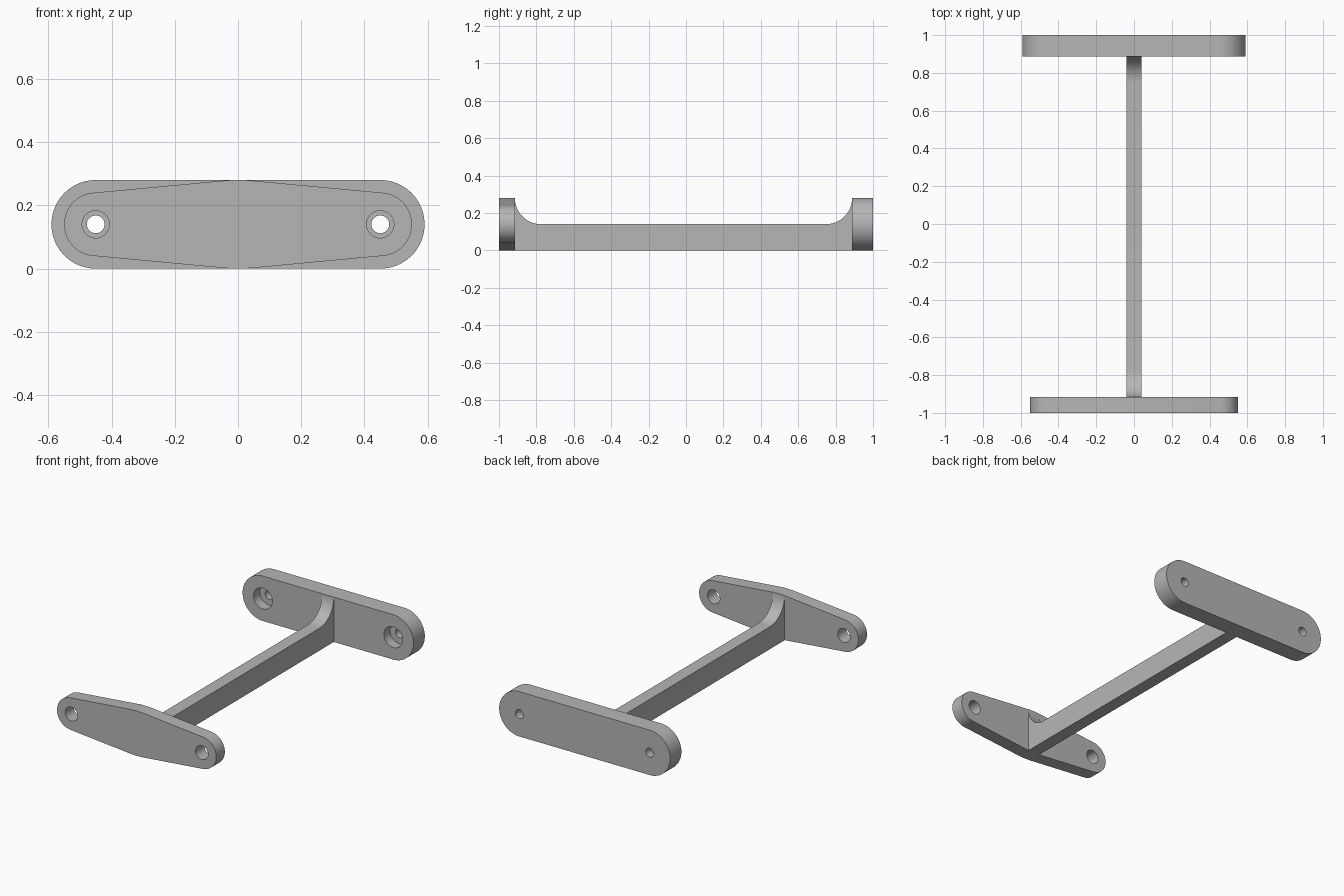
import bpy, bmesh
from math import sin, cos, pi, atan2
from mathutils import Matrix

cube = bpy.data.objects.get("Cube")
if cube:
    bpy.data.objects.remove(cube, do_unlink=True)

MID = 0.14       # half height of the end plates
HOLE_X = 0.45    # screw hole offset from the centre

grey = bpy.data.materials.new("plain grey")
grey.use_nodes = True
colour = (0.47, 0.47, 0.47, 1)
grey.diffuse_color = colour
grey.node_tree.nodes["Principled BSDF"].inputs["Base Color"].default_value = colour


def prism(name, points, depth):
    """Extrude a closed outline of 3D points along the vector depth."""
    bm = bmesh.new()
    face = bm.faces.new([bm.verts.new(p) for p in points])
    out = bmesh.ops.extrude_face_region(bm, geom=[face])
    moved = [v for v in out["geom"] if isinstance(v, bmesh.types.BMVert)]
    bmesh.ops.translate(bm, vec=depth, verts=moved)
    bmesh.ops.recalc_face_normals(bm, faces=bm.faces)
    mesh = bpy.data.meshes.new(name)
    bm.to_mesh(mesh)
    bm.free()
    obj = bpy.data.objects.new(name, mesh)
    bpy.context.collection.objects.link(obj)
    mesh.materials.append(grey)
    return obj


def arc(cx, cz, r, start, end, steps):
    angles = [start + (end - start) * i / steps for i in range(steps + 1)]
    return [(cx + r * cos(a), cz + r * sin(a)) for a in angles]


def drill(obj, radius, y0, y1):
    """Cut a mirrored pair of round holes between y0 and y1."""
    for side in (-1, 1):
        ring = arc(side * HOLE_X, MID, radius, 0, 2 * pi, 40)[:-1]
        cutter = prism("cutter", [(x, y0, z) for x, z in ring], (0, y1 - y0, 0))
        cutter.hide_render = True
        mod = obj.modifiers.new("hole", "BOOLEAN")
        mod.operation, mod.solver, mod.object = "DIFFERENCE", "EXACT", cutter
        graph = bpy.context.evaluated_depsgraph_get()
        cut = bpy.data.meshes.new_from_object(obj.evaluated_get(graph))
        obj.modifiers.clear()
        obj.data = cut
        bpy.data.objects.remove(cutter, do_unlink=True)


def smooth(obj):
    bpy.ops.object.select_all(action="DESELECT")
    obj.select_set(True)
    bpy.context.view_layer.objects.active = obj
    bpy.ops.object.shade_smooth_by_angle(angle=pi / 6)


# Front plate: tapers from a softly rounded middle to small round ends
slope = atan2(0.04, 0.41)
crown = 0.055 / sin(slope)
outline = arc(HOLE_X, MID, 0.1, slope - pi / 2, pi / 2 - slope, 32)
outline += arc(0, 2 * MID - crown, crown, pi / 2 - slope, pi / 2 + slope, 8)
outline += arc(-HOLE_X, MID, 0.1, pi / 2 + slope, 1.5 * pi - slope, 32)
outline += arc(0, crown, crown, 1.5 * pi - slope, 1.5 * pi + slope, 8)
front_plate = prism("front_plate", [(x, -1, z) for x, z in outline], (0, 0.085, 0))
drill(front_plate, 0.043, -1.1, -0.8)

# Back plate: straight slot shape with counterbored holes
outline = arc(HOLE_X, MID, MID, -pi / 2, pi / 2, 40)
outline += arc(-HOLE_X, MID, MID, pi / 2, 1.5 * pi, 40)
back_plate = prism("back_plate", [(x, 0.888, z) for x, z in outline], (0, 0.112, 0))
drill(back_plate, 0.028, 0.8, 1.1)
drill(back_plate, 0.065, 0.8, 0.95)

# Connecting bar: side profile with a fillet rising to each plate
y0, y1 = -0.915, 0.888
profile = [(y0, 0), (y1, 0)]
profile += arc(y1 - MID, 2 * MID, MID, 0, -pi / 2, 20)
profile += arc(y0 + MID, 2 * MID, MID, -pi / 2, -pi, 20)
bar = prism("connecting_bar", [(-0.04, y, z) for y, z in profile], (0.08, 0, 0))

for part in (front_plate, back_plate, bar):
    smooth(part)
